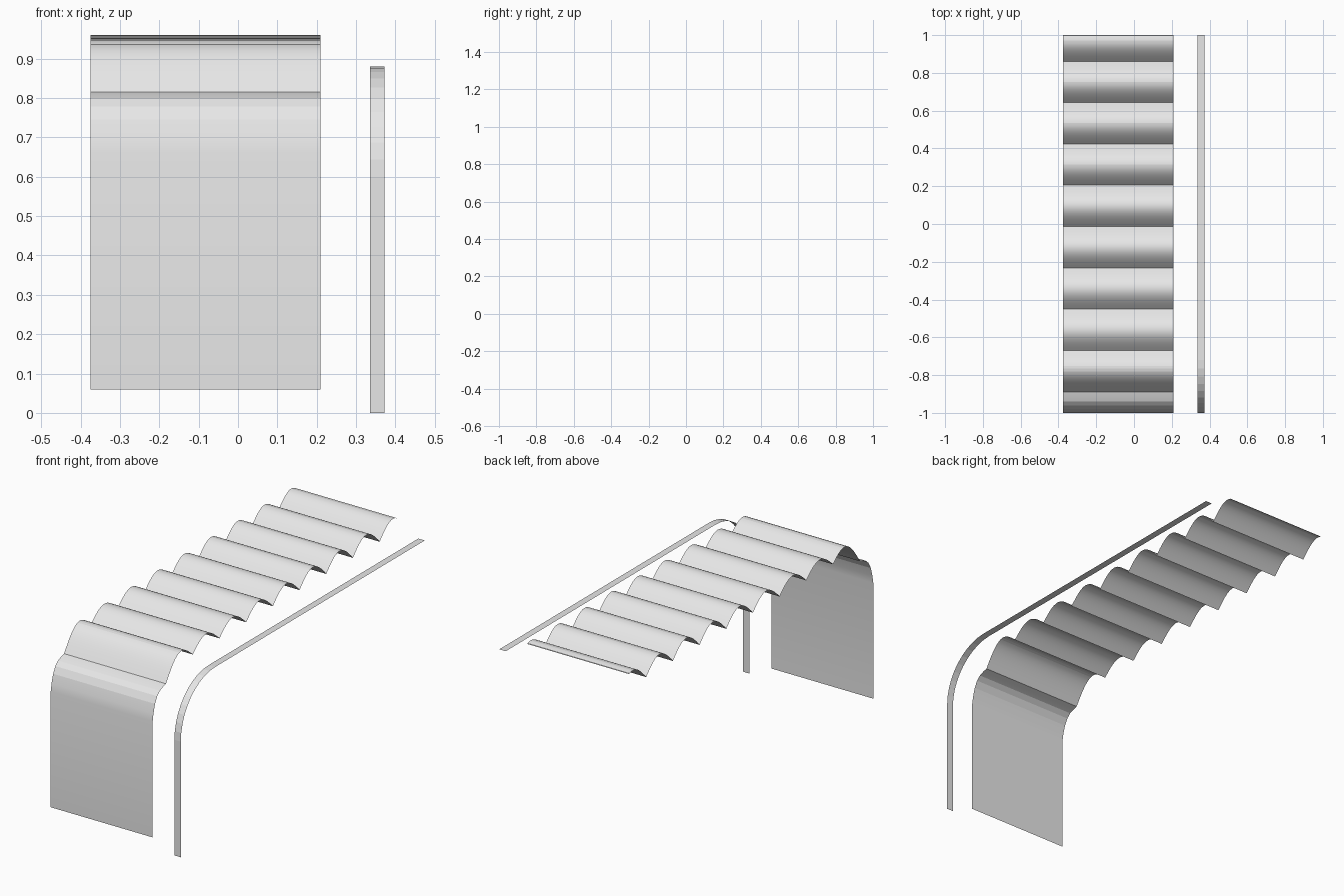
import bpy
import math

if "Cube" in bpy.data.objects:
    bpy.data.objects.remove(bpy.data.objects["Cube"])

grey = bpy.data.materials.new("light_grey")
grey.use_nodes = True
color = (0.8, 0.8, 0.8, 1.0)
grey.diffuse_color = color
grey.node_tree.nodes["Principled BSDF"].inputs["Base Color"].default_value = color


def sweep(name, profile, x_min, x_max):
    """Stretch a (y, z) profile sideways into a thin sheet facing up and out."""
    verts = [(x, y, z) for y, z in profile for x in (x_min, x_max)]
    faces = [(2 * i, 2 * i + 1, 2 * i + 3, 2 * i + 2)
             for i in range(len(profile) - 1)]
    mesh = bpy.data.meshes.new(name)
    mesh.from_pydata(verts, [], faces)
    mesh.materials.append(grey)
    obj = bpy.data.objects.new(name, mesh)
    bpy.context.collection.objects.link(obj)
    return obj


def smooth(obj, angle):
    bpy.ops.object.select_all(action='DESELECT')
    obj.select_set(True)
    bpy.context.view_layer.objects.active = obj
    bpy.ops.object.shade_smooth_by_angle(angle=math.radians(angle))


# Guide rail: upright strip, quarter bend, long level run
BEND, TOP = 0.28, 0.88
rail = [(-1, 0)]
for i in range(11):
    a = math.pi / 2 * i / 10
    rail.append((-1 + BEND * (1 - math.cos(a)), TOP - BEND * (1 - math.sin(a))))
rail.append((1, TOP))
sweep("guide_rail", rail, 0.335, 0.372)

# Curtain: hanging panel and rounded shoulder
curtain = [(-1, 0.06), (-1, 0.66), (-0.993, 0.7), (-0.98, 0.745), (-0.962, 0.778),
           (-0.94, 0.798), (-0.915, 0.808), (-0.89, 0.815)]

# First fold climbs from the shoulder to the rail level
STEPS = 16
FIRST, PITCH = -0.67, 0.2188
for i in range(1, STEPS):
    t = i / STEPS
    base = 0.815 + (0.882 - 0.815) * t
    curtain.append((-0.89 + 0.22 * t, base + 0.086 * math.sin(math.pi * t)))

# Repeating folds with sharp valleys, cut off at the far end
for i in range(8 * STEPS):
    t = i / STEPS
    y = FIRST + PITCH * t
    if y >= 1:
        break
    height = min(0.077, 0.065 + 0.003 * int(t))
    curtain.append((y, 0.883 + height * abs(math.sin(math.pi * t))))
curtain.append((1, 0.951))
smooth(sweep("pleated_curtain", curtain, -0.375, 0.21), 12)
